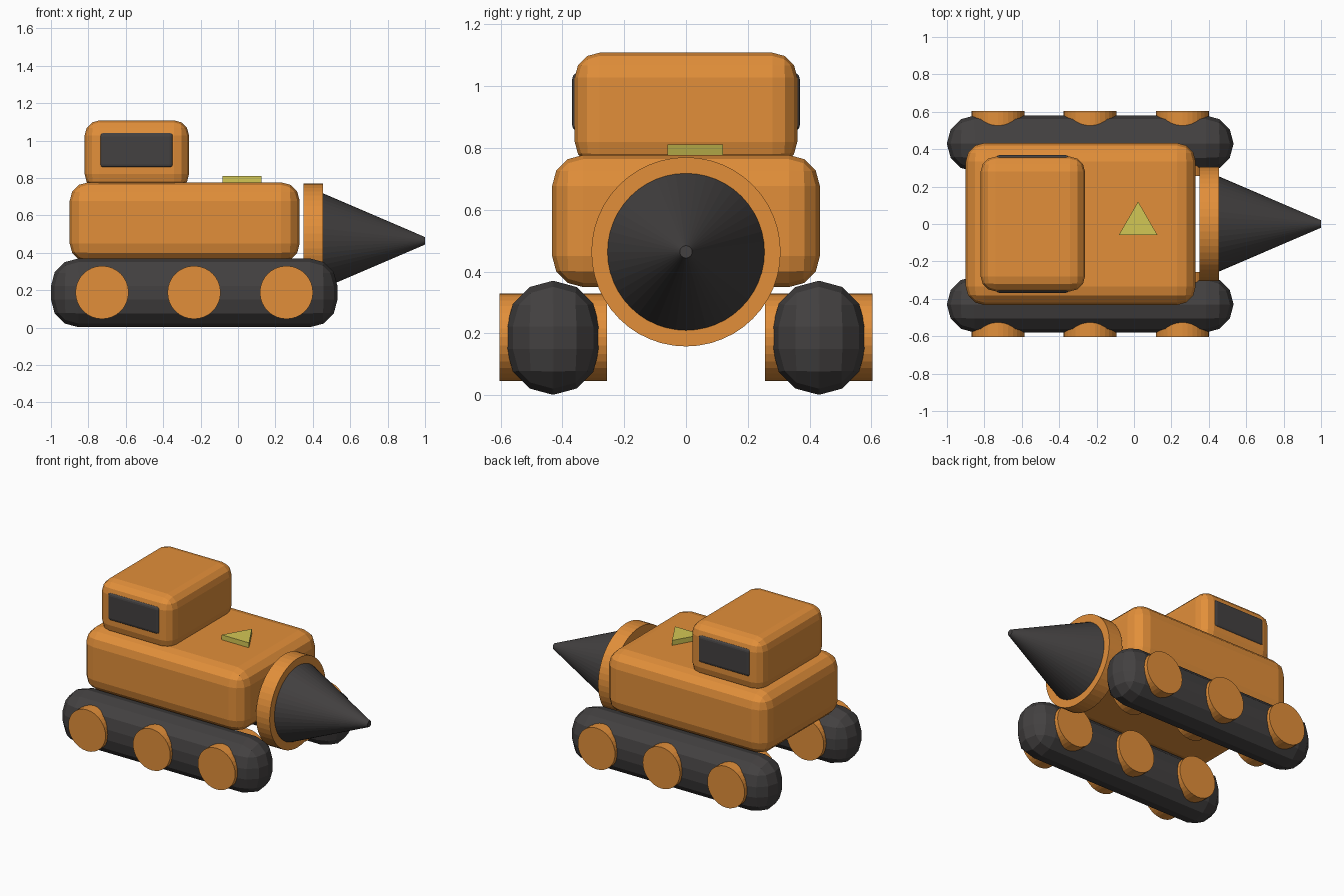
import bpy
import math

if "Cube" in bpy.data.objects:
    bpy.data.objects.remove(bpy.data.objects["Cube"])


def material(name, rgb):
    m = bpy.data.materials.new(name)
    m.diffuse_color = (*rgb, 1)
    m.use_nodes = True
    m.node_tree.nodes["Principled BSDF"].inputs["Base Color"].default_value = m.diffuse_color
    return m


ORANGE = material("orange paint", (0.76, 0.275, 0.042))
DARK = material("dark grey", (0.056, 0.052, 0.052))
YELLOW = material("warning yellow", (0.65, 0.57, 0.09))


def rounded_box(name, x, y, z, bevel, mat, segments=3):
    """Box given by its (min, max) extents, with rounded edges."""
    spans = (x, y, z)
    bpy.ops.mesh.primitive_cube_add(size=1, location=[(a + b) / 2 for a, b in spans])
    ob = bpy.context.object
    ob.name = name
    ob.scale = [b - a for a, b in spans]
    bpy.ops.object.transform_apply(location=False, rotation=False, scale=True)
    mod = ob.modifiers.new("rounding", 'BEVEL')
    mod.width = bevel
    mod.segments = segments
    mod.limit_method = 'NONE'
    ob.data.materials.append(mat)
    return ob


def cone(name, r1, r2, depth, location, rotation, mat, sides):
    bpy.ops.mesh.primitive_cone_add(vertices=sides, radius1=r1, radius2=r2, depth=depth,
                                    location=location, rotation=rotation)
    ob = bpy.context.object
    ob.name = name
    ob.data.materials.append(mat)
    return ob


# hull, cabin and the side windows
rounded_box("hull", (-0.90, 0.33), (-0.433, 0.433), (0.35, 0.777), 0.1, ORANGE)
rounded_box("cabin", (-0.82, -0.262), (-0.36, 0.36), (0.74, 1.108), 0.08, ORANGE)
rounded_box("side_windows", (-0.74, -0.345), (-0.368, 0.368), (0.853, 1.043), 0.02, DARK)

# tracks with three wheels on each side
for side, s in (("right", -1), ("left", 1)):
    rounded_box(f"{side}_track", (-1.0, 0.532), (s * 0.43 - 0.15, s * 0.43 + 0.15),
                (0.002, 0.37), 0.148, DARK)
    for i, x in enumerate((-0.727, -0.235, 0.259)):
        cone(f"{side}_wheel_{i + 1}", 0.142, 0.142, 0.348, (x, s * 0.43, 0.188),
             (math.pi / 2, 0, 0), ORANGE, 32)

# drill collar and drill bit pointing along +x
cone("drill_collar", 0.306, 0.306, 0.104, (0.403, 0, 0.464), (0, math.pi / 2, 0), ORANGE, 48)
cone("drill_bit", 0.256, 0.02, 0.55, (0.725, 0, 0.464), (0, math.pi / 2, 0), DARK, 48)

# warning triangle on the hull roof, one corner towards +y
cone("warning_triangle", 0.12, 0.12, 0.05, (0.022, 0, 0.786), (0, 0, 0), YELLOW, 3)
